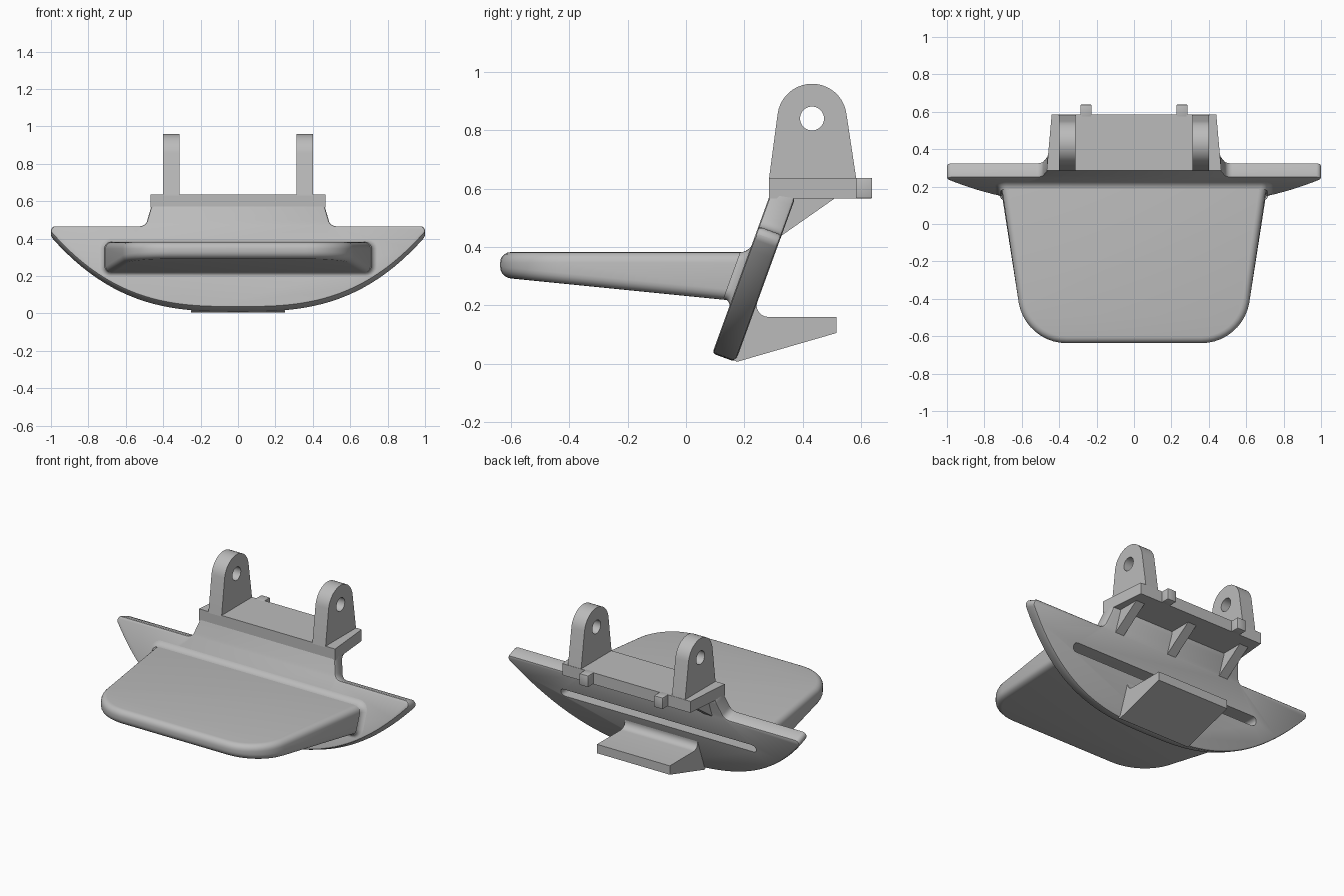
import bpy, bmesh, math
from mathutils import Vector

old = bpy.data.objects.get("Cube")
if old:
    bpy.data.objects.remove(old)

mat = bpy.data.materials.new("plain grey")
mat.use_nodes = True
GREY = (0.5, 0.5, 0.5, 1)
mat.diffuse_color = GREY
bsdf = next(n for n in mat.node_tree.nodes if n.type == 'BSDF_PRINCIPLED')
bsdf.inputs["Base Color"].default_value = GREY

X, Y, Z = Vector((1, 0, 0)), Vector((0, 1, 0)), Vector((0, 0, 1))
# Leaning frame of the face plate: up along it, and out of its front
TILT = math.radians(20)
UP = Vector((0, math.sin(TILT), math.cos(TILT)))
OUT = Vector((0, -math.cos(TILT), math.sin(TILT)))
BASE = Vector((0, 0.09, 0.035))


def make(name, bm):
    bmesh.ops.recalc_face_normals(bm, faces=bm.faces)
    me = bpy.data.meshes.new(name)
    bm.to_mesh(me)
    bm.free()
    me.materials.append(mat)
    ob = bpy.data.objects.new(name, me)
    bpy.context.collection.objects.link(ob)
    return ob


def prism(name, pts, origin, a, b, depth):
    """Flat outline in the plane of a and b, extruded along depth."""
    bm = bmesh.new()
    face = bm.faces.new([bm.verts.new(origin + a * p + b * q) for p, q in pts])
    ext = bmesh.ops.extrude_face_region(bm, geom=[face])
    moved = [g for g in ext["geom"] if isinstance(g, bmesh.types.BMVert)]
    bmesh.ops.translate(bm, verts=moved, vec=depth)
    return make(name, bm)


def arc(cx, cy, r, a0, a1, n):
    angles = [math.radians(a0 + (a1 - a0) * i / n) for i in range(n + 1)]
    return [(cx + r * math.cos(t), cy + r * math.sin(t)) for t in angles]


def mirrored(half):
    return half + [(-x, y) for x, y in reversed(half) if x > 0]


def finish(ob, bevel=0, segments=3, cutter=None):
    bpy.ops.object.select_all(action='DESELECT')
    bpy.context.view_layer.objects.active = ob
    ob.select_set(True)
    if bevel:
        m = ob.modifiers.new("round", 'BEVEL')
        m.width, m.segments, m.limit_method = bevel, segments, 'ANGLE'
        m.angle_limit = math.radians(35)
    if cutter:
        m = ob.modifiers.new("cut", 'BOOLEAN')
        m.object, m.operation, m.solver = cutter, 'DIFFERENCE', 'EXACT'
    bpy.ops.object.convert(target='MESH')
    bpy.ops.object.shade_smooth_by_angle(angle=math.radians(35))


# Cutters: long slot and hinge hole
slot = arc(0.645, 0.28, 0.025, -90, 90, 8) + arc(-0.645, 0.28, 0.025, 90, 270, 8)
slot_cutter = prism("slot_cutter", slot, Y * 0.1, X, Z, Y * 0.4)
hole_cutter = prism("hole_cutter", arc(0.432, 0.84, 0.041, 0, 350, 35),
                    X * -0.6, Y, Z, X * 1.2)

# Face plate with curved lower edge and neck
curve = [(i / 24, 0.426 * (i / 24) ** 2.85) for i in range(25)]
wing = curve + arc(0.975, 0.438, 0.025, 0, 90, 4)
neck = arc(0.525, 0.503, 0.04, 270, 190, 6) + [(0.465, 0.57), (0.463, 0.598)]
plate = prism("face_plate", mirrored(wing + neck), BASE, X, UP, OUT * -0.085)
finish(plate, 0.012, 2, slot_cutter)

# Projecting tray: flat top, sloping underside, rounded front corners
half = [(0, -0.637)] + arc(0.36, -0.377, 0.26, -90, -10, 10) + [(0.715, 0.2)]
bm = bmesh.new()
rows = []
for top in (True, False):
    row = []
    for x, y in mirrored(half):
        if y > 0.19:
            y = 0.26 if top else 0.2
        z = 0.382 if top else 0.292 - 0.1 * (y + 0.6)
        row.append(bm.verts.new((x, y, z)))
    bm.faces.new(row)
    rows.append(row)
for i in range(len(rows[0])):
    j = (i + 1) % len(rows[0])
    bm.faces.new((rows[0][i], rows[0][j], rows[1][j], rows[1][i]))
finish(make("tray", bm), 0.036, 5, slot_cutter)

# Concave fillet where the tray meets the plate
bm = bmesh.new()
R, STEPS, rings = 0.03, 5, []
for k in range(STEPS + 1):
    t = math.pi / 2 * k / STEPS
    off, n = R * (1 - math.sin(t)), R * (1 - math.cos(t)) - 0.001
    r = 0.036 + off
    hx = 0.718 - 0.17 * n + off - r
    lo, hi = 0.196 - 0.26 * n - off + r, 0.369 - 0.364 * n + off - r
    ring = []
    for cx, cv, a in ((hx, lo, -90), (hx, hi, 0), (-hx, hi, 90), (-hx, lo, 180)):
        ring += arc(cx, cv, r, a, a + 90, 5)
    rings.append([bm.verts.new(BASE + X * p + UP * q + OUT * n) for p, q in ring])
for r0, r1 in zip(rings, rings[1:]):
    for i in range(len(r0)):
        j = (i + 1) % len(r0)
        bm.faces.new((r0[i], r0[j], r1[j], r1[i]))
finish(make("tray_fillet", bm))

# Top shelf above the neck
shelf = [(-0.467, 0.285), (0.467, 0.285), (0.44, 0.585), (-0.44, 0.585)]
finish(prism("top_shelf", shelf, Z * 0.566, X, Y, Z * 0.071))

# Hinge lugs and rear pegs, on both sides
lug = [(0.284, 0.63), (0.584, 0.63)] + arc(0.432, 0.84, 0.119, 8, 172, 20)
for side, sx in (("left", 1), ("right", -1)):
    finish(prism(side + "_hinge_lug", lug, X * sx * 0.312, Y, Z, X * sx * 0.09),
           cutter=hole_cutter)
    peg = [(0.57, 0.566), (0.638, 0.566), (0.638, 0.637), (0.57, 0.637)]
    finish(prism(side + "_peg", peg, X * sx * 0.226, Y, Z, X * sx * 0.06), 0.004, 2)

# Gussets under the shelf
web = [(0.30, 0.45), (0.325, 0.437), (0.515, 0.57), (0.34, 0.58)]
for label, x in (("left", 0.38), ("middle", 0), ("right", -0.38)):
    finish(prism(label + "_gusset", web, X * (x - 0.03), Y, Z, X * 0.06))

# Rear ledge, blended into the plate on top
ledge = [(0.14, 0.1), (0.165, 0.012), (0.174, 0.006), (0.516, 0.105), (0.516, 0.16)]
ledge += arc(0.282, 0.2, 0.04, 270, 165, 6) + [(0.2, 0.21)]
finish(prism("rear_ledge", ledge, X * -0.25, Y, Z, X * 0.5))

for cutter in (slot_cutter, hole_cutter):
    bpy.data.objects.remove(cutter)
